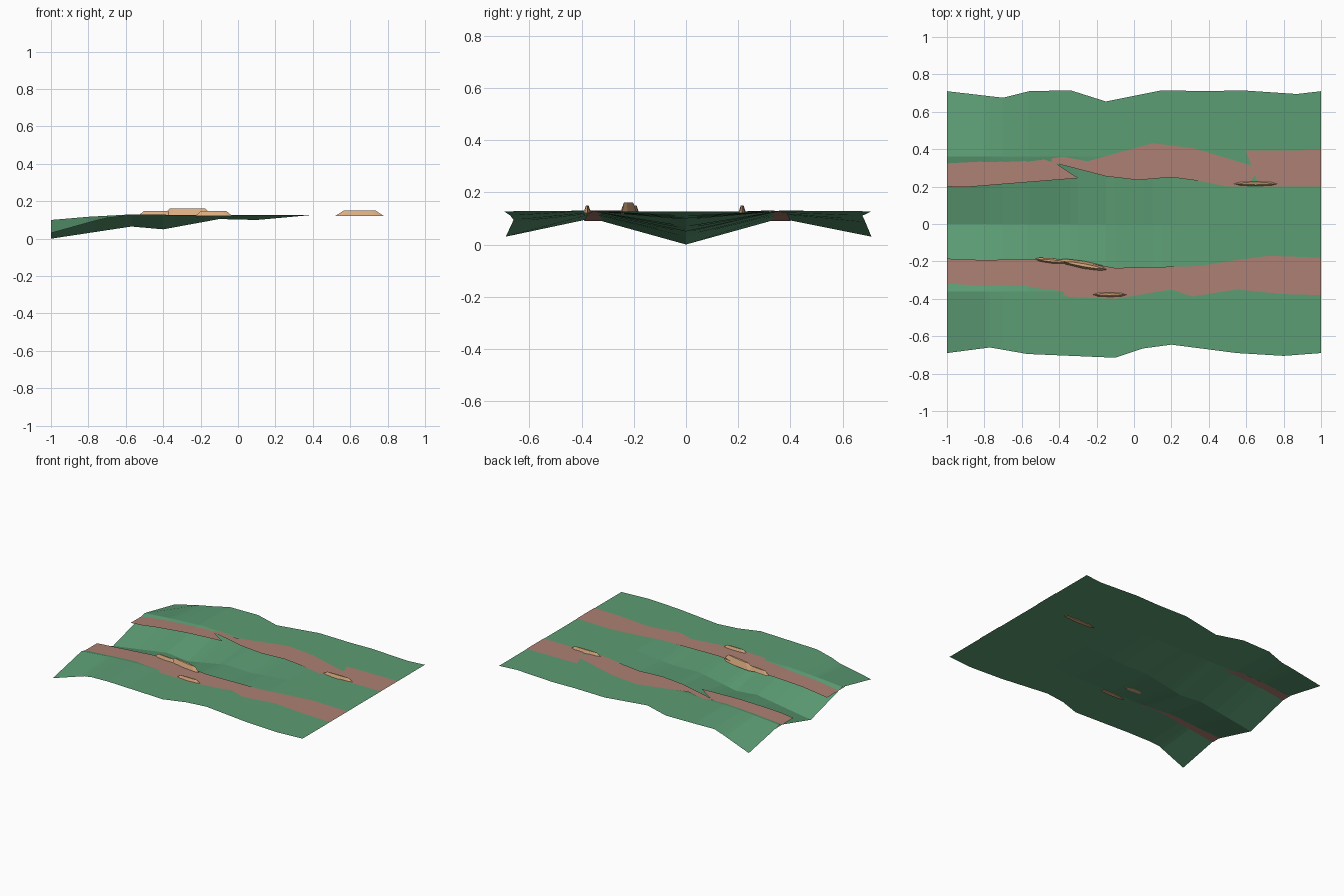
import bpy, bmesh, math

if "Cube" in bpy.data.objects:
    bpy.data.objects.remove(bpy.data.objects["Cube"])


def material(name, rgb):
    lin = [((c / 255 + 0.055) / 1.055) ** 2.4 for c in rgb]
    m = bpy.data.materials.new(name)
    m.diffuse_color = (*lin, 1)
    m.use_nodes = True
    m.node_tree.nodes["Principled BSDF"].inputs["Base Color"].default_value = m.diffuse_color
    return m


GRASS = material("grass green", (92, 157, 116))
DIRT = material("dirt brown", (173, 128, 115))
STONE = material("stone tan", (222, 174, 130))


def interp(pts, x):
    if x <= pts[0][0]:
        return pts[0][1]
    for (x0, v0), (x1, v1) in zip(pts, pts[1:]):
        if x <= x1:
            return v0 + (v1 - v0) * (x - x0) / (x1 - x0)
    return pts[-1][1]


def finish(name, bm, mat):
    me = bpy.data.meshes.new(name)
    bm.to_mesh(me)
    bm.free()
    me.materials.append(mat)
    ob = bpy.data.objects.new(name, me)
    bpy.context.collection.objects.link(ob)
    return ob


def loft(name, rows, mat):
    """Sheet through rows of points; rows run from -y to +y, normals up."""
    bm = bmesh.new()
    vs = [[bm.verts.new(p) for p in row] for row in rows]
    for a, b in zip(vs, vs[1:]):
        for i in range(len(a) - 1):
            bm.faces.new((a[i], a[i + 1], b[i + 1], b[i]))
    for f in bm.faces:
        f.normal_update()
        if f.normal.z > 0:
            f.normal_flip()
            f.normal_flip()
        else:
            f.normal_flip()
    return finish(name, bm, mat)


def stations(*curves):
    return sorted({p[0] for c in curves for p in c})


# Grassy ground: valley along the middle that flattens out towards +x
back = [(-1, .71), (-.7, .675), (-.56, .71), (-.34, .715), (-.15, .655), (.15, .715),
        (.4, .71), (.57, .715), (.87, .695), (1, .71)]
front = [(-1, -.69), (-.77, -.66), (-.57, -.695), (-.1, -.715), (.05, -.665),
         (.2, -.645), (.55, -.69), (.8, -.705), (1, -.69)]
valley_z = [(-1, 0), (-.57, .065), (-.4, .05), (-.1, .105), (.1, .1), (.4, .127)]
ridge_z = [(-1, .1), (-.8, .117), (-.57, .13), (-.3, .127)]
edge_z = [(-1, .03), (-.72, .108), (-.56, .127)]
rows = []
for x in stations(back, front, valley_z, ridge_z):
    v, r, e = interp(valley_z, x), interp(ridge_z, x), interp(edge_z, x)
    rows.append([(x, interp(front, x), e), (x, -.36, r), (x, 0, v),
                 (x, .36, r), (x, interp(back, x), e)])
loft("grass_ground", rows, GRASS)


# Dirt tracks: flat strips, dipping under the ridges near -x
track_z = [(-1, .09), (-.8, .11), (-.57, .125), (-.4, .1275), (-.25, .1295)]


def track(name, low, high):
    rows = []
    for x in stations(low, high, [p for p in track_z if low[0][0] < p[0] < low[-1][0]]):
        z = interp(track_z, x)
        rows.append([(x, interp(low, x), z), (x, interp(high, x), z)])
    loft(name, rows, DIRT)


track("back_track_start", [(-1, .2), (-.9, .197), (-.3, .245)],
      [(-1, .4), (-.6, .385), (-.42, .325), (-.3, .247)])
track("back_track_middle", [(-.44, .33), (-.15, .255), (.02, .235), (.2, .25), (.35, .23),
                            (.5, .2), (.6, .2), (.67, .29)],
      [(-.44, .35), (-.38, .36), (-.25, .335), (.1, .432), (.32, .405), (.67, .3)])
track("back_track_end", [(.6, .385), (.67, .2), (1, .2)], [(.6, .392), (1, .395)])
track("front_track",
      [(-1, -.39), (-.69, -.375), (-.57, -.36), (-.42, -.36), (-.35, -.39), (-.1, -.4),
       (.05, -.375), (.2, -.35), (.31, -.388), (.55, -.35), (.8, -.375), (1, -.38)],
      [(-1, -.185), (-.8, -.193), (-.5, -.185), (-.3, -.2), (-.1, -.235), (.1, -.23),
       (.35, -.225), (.5, -.2), (.72, -.17), (1, -.18)])


# Stones: low elongated lens shapes with flat tops
def stone(name, x, y, length, width, z0, z1, turn=0):
    bm = bmesh.new()
    rings = []
    for z, sx, sy in ((z0, 1, 1), (z1, .66, .35)):
        ring = []
        for i in range(8):
            a = i * math.tau / 8
            px, py = math.cos(a) * length / 2 * sx, math.sin(a) * width / 2 * sy
            ring.append(bm.verts.new((x + px * math.cos(turn) - py * math.sin(turn),
                                      y + px * math.sin(turn) + py * math.cos(turn), z)))
        rings.append(ring)
    lo, hi = rings
    bm.faces.new(hi)
    bm.faces.new(lo[::-1])
    for i in range(8):
        j = (i + 1) % 8
        bm.faces.new((lo[i], lo[j], hi[j], hi[i]))
    finish(name, bm, STONE)


stone("right_stone", .65, .215, .26, .03, .121, .15)
stone("front_stone", -.13, -.378, .2, .03, .121, .149)
stone("left_stone", -.44, -.197, .19, .03, .121, .149, -.1)
stone("middle_stone", -.27, -.22, .29, .045, .115, .161, -.18)
